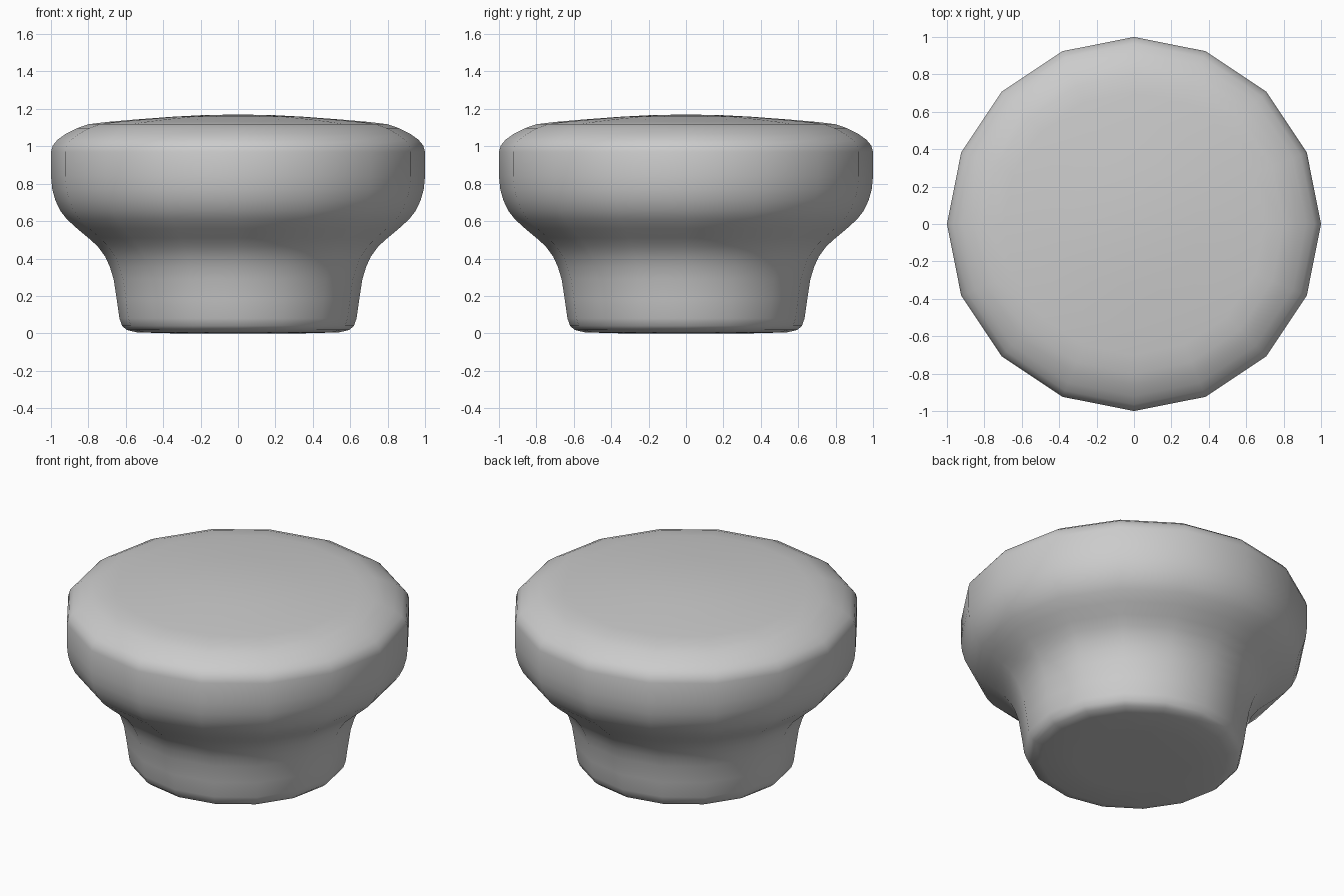
import bpy, bmesh
from math import cos, sin, tau

if "Cube" in bpy.data.objects:
    bpy.data.objects.remove(bpy.data.objects["Cube"])

SIDES = 16

# Half profile of the knob: radius, height
PROFILE = [(0.35, 0.0), (0.54, 0.005), (0.595, 0.018), (0.62, 0.04), (0.634, 0.08),
           (0.648, 0.18), (0.665, 0.29), (0.685, 0.355), (0.71, 0.41), (0.75, 0.465),
           (0.80, 0.51), (0.86, 0.56), (0.915, 0.61), (0.95, 0.655), (0.976, 0.71),
           (0.993, 0.77), (1.0, 0.84), (1.0, 0.97), (0.99, 1.005), (0.965, 1.035),
           (0.92, 1.067), (0.86, 1.097), (0.80, 1.118), (0.70, 1.13), (0.55, 1.143),
           (0.35, 1.158), (0.18, 1.167)]


def lathe(name, profile, bottom, top):
    bm = bmesh.new()
    rings = [[bm.verts.new((r * cos(tau * i / SIDES), r * sin(tau * i / SIDES), z))
              for i in range(SIDES)] for r, z in profile]
    for a, b in zip(rings, rings[1:]):
        for i in range(SIDES):
            j = (i + 1) % SIDES
            bm.faces.new((a[i], a[j], b[j], b[i]))
    # Close both ends with a fan
    low, high = bm.verts.new((0, 0, bottom)), bm.verts.new((0, 0, top))
    for i in range(SIDES):
        j = (i + 1) % SIDES
        bm.faces.new((low, rings[0][j], rings[0][i]))
        bm.faces.new((high, rings[-1][i], rings[-1][j]))
    mesh = bpy.data.meshes.new(name)
    bm.to_mesh(mesh)
    bm.free()
    mesh.shade_smooth()
    obj = bpy.data.objects.new(name, mesh)
    bpy.context.collection.objects.link(obj)
    return obj


# Round knob with narrow foot and domed cap
lathe("knob", PROFILE, 0.0, 1.17)
